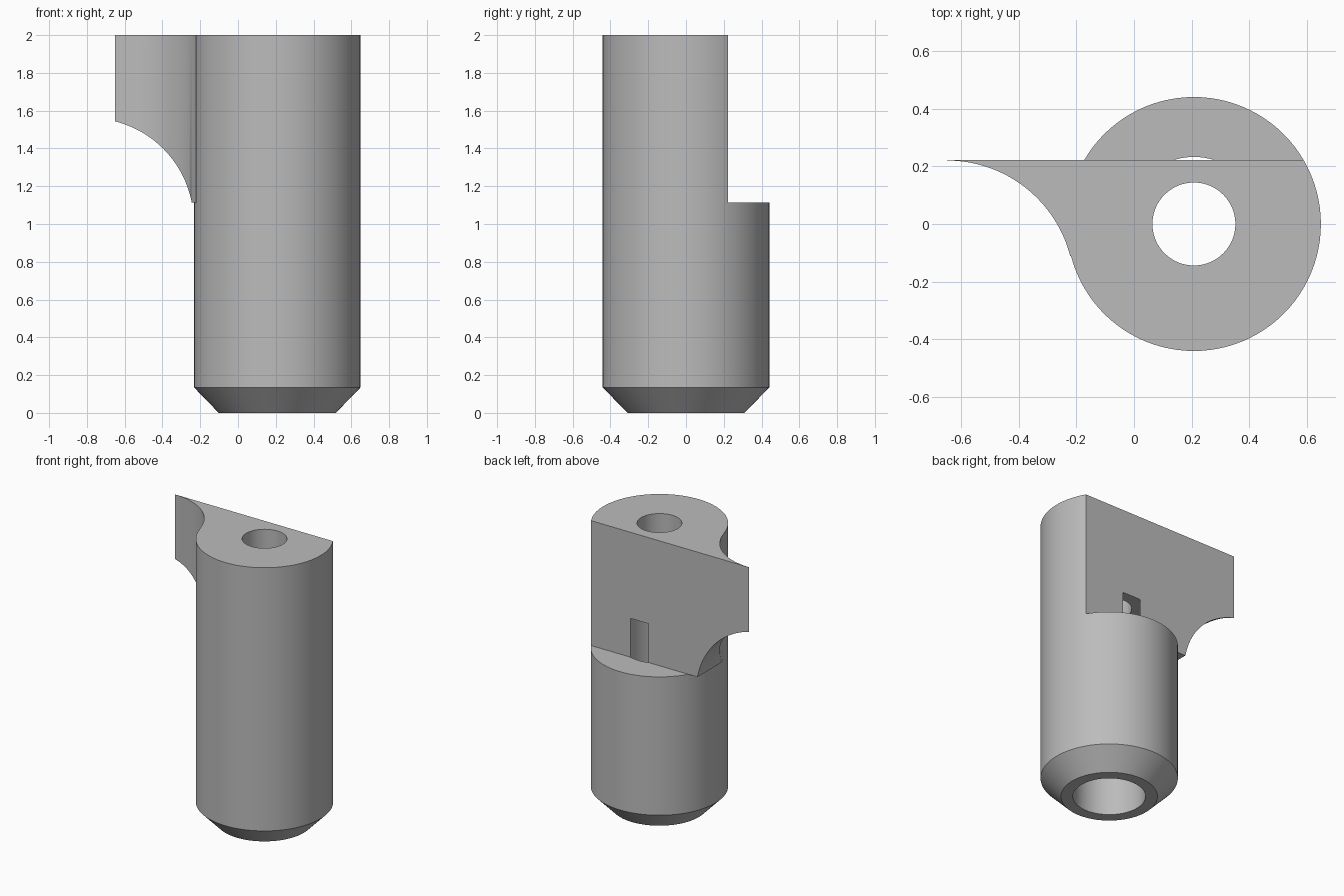
import bpy, bmesh
from math import atan2, cos, sin, pi, radians
from mathutils import Matrix, Vector

if "Cube" in bpy.data.objects:
    bpy.data.objects.remove(bpy.data.objects["Cube"])

AXIS_X, RADIUS, HEIGHT = 0.208, 0.441, 2.0
FLAT_Y, STEP_Z = 0.222, 1.115
TIP_X, SWEEP = -0.65, 0.4425

grey = bpy.data.materials.new("plain grey")
grey.use_nodes = True
grey.diffuse_color = (0.5, 0.5, 0.5, 1)
grey.node_tree.nodes["Principled BSDF"].inputs["Base Color"].default_value = (0.5, 0.5, 0.5, 1)


def make_object(name, bm):
    bmesh.ops.recalc_face_normals(bm, faces=bm.faces)
    mesh = bpy.data.meshes.new(name)
    bm.to_mesh(mesh)
    bm.free()
    mesh.materials.append(grey)
    obj = bpy.data.objects.new(name, mesh)
    bpy.context.collection.objects.link(obj)
    return obj


def combine(target, tool, operation):
    """Apply a boolean to the target, then discard the tool."""
    tool.hide_render = True
    mod = target.modifiers.new("combine", 'BOOLEAN')
    mod.operation, mod.object, mod.solver = operation, tool, 'EXACT'
    bpy.context.view_layer.objects.active = target
    bpy.ops.object.modifier_apply(modifier=mod.name)
    bpy.data.objects.remove(tool)


# Turned body with chamfered foot and stepped bore
profile = [(0.233, 0), (0.31, 0), (RADIUS, 0.135), (RADIUS, HEIGHT),
           (0.144, HEIGHT), (0.144, 1.39), (0.233, 1.39)]
bm = bmesh.new()
ring = [bm.verts.new((AXIS_X + r, 0, z)) for r, z in profile]
edges = [bm.edges.new((a, b)) for a, b in zip(ring, ring[1:] + ring[:1])]
bmesh.ops.spin(bm, geom=ring + edges, cent=(AXIS_X, 0, 0), axis=(0, 0, 1),
               angle=2 * pi, steps=96, use_merge=True)
bmesh.ops.remove_doubles(bm, verts=bm.verts, dist=0.0001)
body = make_object("pin_body", bm)

# Flat cut across the upper back, opening a slot into the bore
bm = bmesh.new()
bmesh.ops.create_cube(bm, size=1, matrix=Matrix.Translation((AXIS_X, FLAT_Y + 0.5, STEP_Z + 0.75))
                      @ Matrix.Diagonal((2, 1, 1.5, 1)))
combine(body, make_object("back_cutter", bm), 'DIFFERENCE')

# Wing with a concave front that runs tangent into the body
centre = Vector((TIP_X, FLAT_Y - 0.0015 - SWEEP))
end = atan2(-centre.y, AXIS_X - centre.x)
outline = [(-0.1, FLAT_Y), (TIP_X, FLAT_Y)]
for i in range(33):
    a = pi / 2 + (end - pi / 2) * i / 32
    outline.append((centre.x + SWEEP * cos(a), centre.y + SWEEP * sin(a)))
outline.append((-0.1, -0.1))
bm = bmesh.new()
base = bm.faces.new([bm.verts.new((x, y, STEP_Z)) for x, y in outline])
top = bmesh.ops.extrude_face_region(bm, geom=[base])
bmesh.ops.translate(bm, vec=(0, 0, HEIGHT - STEP_Z),
                    verts=[v for v in top["geom"] if isinstance(v, bmesh.types.BMVert)])
wing = make_object("wing", bm)

# Round scoop under the wing
bm = bmesh.new()
bmesh.ops.create_cone(bm, cap_ends=True, segments=128, radius1=0.55, radius2=0.55, depth=2,
                      matrix=Matrix.Translation((-0.785, 0, 1.01)) @ Matrix.Rotation(pi / 2, 4, 'X'))
combine(wing, make_object("scoop_cutter", bm), 'DIFFERENCE')
combine(body, wing, 'UNION')

# Smooth curved walls with crisp edges
bpy.ops.object.select_all(action='DESELECT')
body.select_set(True)
bpy.context.view_layer.objects.active = body
bpy.ops.object.shade_smooth_by_angle(angle=radians(30))
